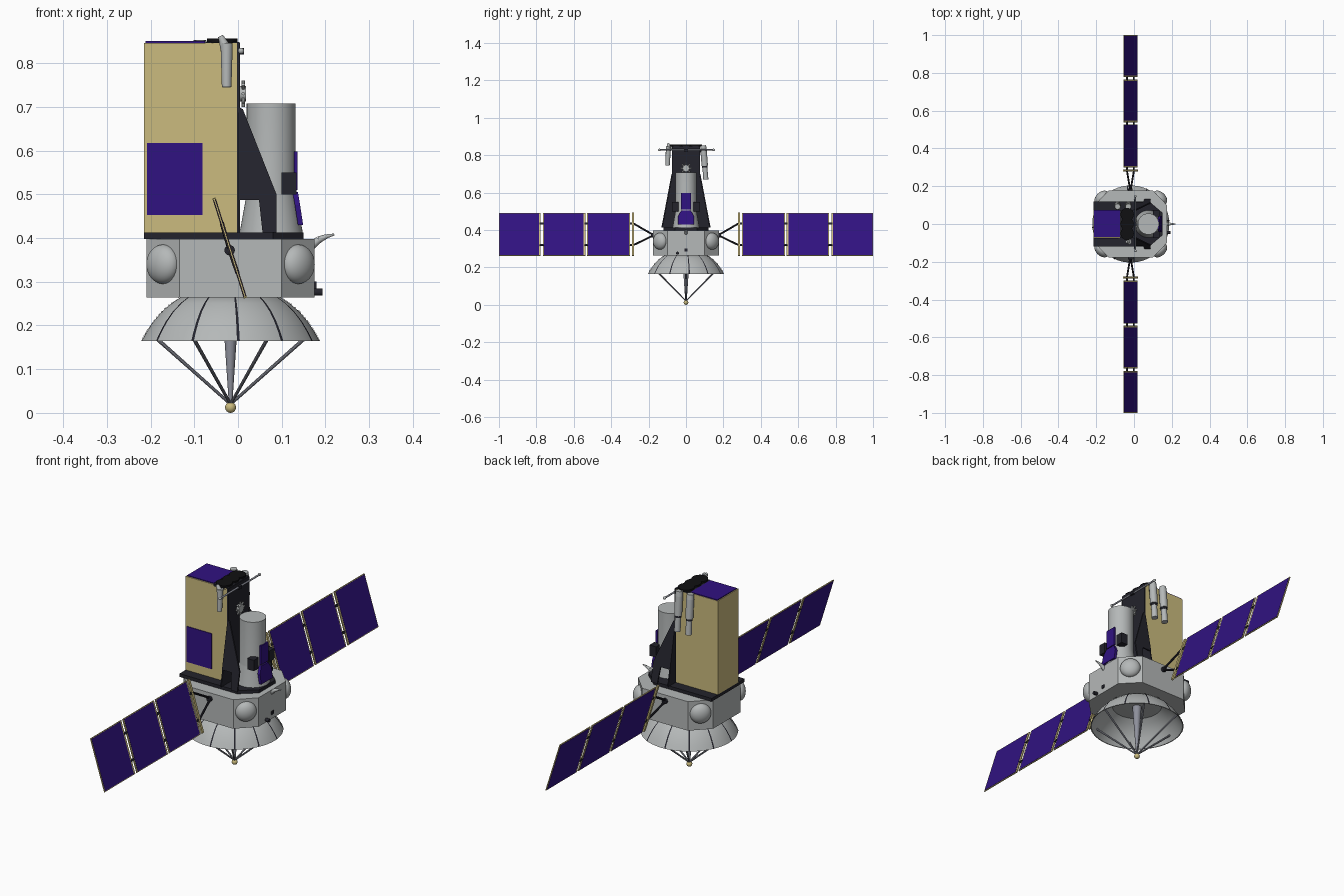
import bpy, bmesh, math
from mathutils import Vector, Matrix

if "Cube" in bpy.data.objects:
    bpy.data.objects.remove(bpy.data.objects["Cube"])

def mat(name, rgb):
    m = bpy.data.materials.new(name)
    m.diffuse_color = (*rgb, 1)
    m.use_nodes = True
    m.node_tree.nodes["Principled BSDF"].inputs["Base Color"].default_value = m.diffuse_color
    return m

GREY = mat("light_grey", (0.46, 0.48, 0.48))
GOLD = mat("gold_foil", (0.60, 0.50, 0.21))
BLUE = mat("solar_blue", (0.030, 0.006, 0.22))
DARK = mat("dark_frame", (0.017, 0.017, 0.025))
BLACK = mat("black", (0.005, 0.005, 0.006))
STEEL = mat("steel", (0.27, 0.28, 0.33))
CX = -0.017          # axis of bus and dish

def finish(name, bm, material, smooth=False):
    bmesh.ops.recalc_face_normals(bm, faces=bm.faces)
    me = bpy.data.meshes.new(name)
    bm.to_mesh(me)
    bm.free()
    me.materials.append(material)
    ob = bpy.data.objects.new(name, me)
    bpy.context.collection.objects.link(ob)
    if smooth:
        bpy.ops.object.select_all(action='DESELECT')
        ob.select_set(True)
        bpy.context.view_layer.objects.active = ob
        bpy.ops.object.shade_smooth_by_angle(angle=math.radians(35))
    return ob

def box(name, lo, hi, material):
    bm = bmesh.new()
    bmesh.ops.create_cube(bm, size=1)
    lo, hi = Vector(lo), Vector(hi)
    for v in bm.verts:
        v.co = Vector([(l + h) / 2 + c * (h - l) for l, h, c in zip(lo, hi, v.co)])
    return finish(name, bm, material)

def prism(name, base, shift, material):
    """Extrude a 3D polygon along a vector."""
    bm = bmesh.new()
    f = bm.faces.new([bm.verts.new(p) for p in base])
    r = bmesh.ops.extrude_face_region(bm, geom=[f])
    bmesh.ops.translate(bm, vec=shift, verts=[g for g in r["geom"] if isinstance(g, bmesh.types.BMVert)])
    return finish(name, bm, material)

def rod(name, a, b, r1, material, r2=None, seg=16):
    a, b = Vector(a), Vector(b)
    d = b - a
    bm = bmesh.new()
    m = Matrix.Translation((a + b) / 2) @ d.to_track_quat('Z', 'Y').to_matrix().to_4x4()
    bmesh.ops.create_cone(bm, cap_ends=True, segments=seg, radius1=r1,
                          radius2=r1 if r2 is None else r2, depth=d.length, matrix=m)
    return finish(name, bm, material, True)

def ball(name, c, scale, material, turn=0):
    bm = bmesh.new()
    m = Matrix.Translation(c) @ Matrix.Rotation(turn, 4, 'Z') @ Matrix.Diagonal((*scale, 1))
    bmesh.ops.create_uvsphere(bm, u_segments=28, v_segments=16, radius=1, matrix=m)
    return finish(name, bm, material, True)

def lathe(name, profile, cx, material, a0=0, sweep=2 * math.pi, seg=72):
    """Sweep an (r, z) profile about the vertical axis at x = cx."""
    bm = bmesh.new()
    vs = [bm.verts.new((cx + r * math.cos(a0), r * math.sin(a0), z)) for r, z in profile]
    es = [bm.edges.new(p) for p in zip(vs, vs[1:])]
    bmesh.ops.spin(bm, geom=vs + es, cent=(cx, 0, 0), axis=(0, 0, 1), angle=sweep, steps=seg)
    bmesh.ops.remove_doubles(bm, verts=bm.verts, dist=1e-5)
    return finish(name, bm, material, True)

# Octagonal bus with bulging tanks on its chamfers
X, Y, EX, EY = 0.192, 0.177, 0.117, 0.10
octo = [(X, -EY), (X, EY), (EX, Y), (-EX, Y), (-X, EY), (-X, -EY), (-EX, -Y), (EX, -Y)]
prism("bus", [(CX + x, y, 0.264) for x, y in octo], (0, 0, 0.134), GREY)
for sx in (-1, 1):
    for sy in (-1, 1):
        ball("tank", (CX + sx * 0.1545, sy * 0.1385, 0.34), (0.03, 0.045, 0.045), GREY,
             math.atan2(sy, sx))

# Dark deck on the bus
prism("deck", [(-0.215, -0.12, 0.398), (0.08, -0.12, 0.398), (0.15, -0.06, 0.398),
               (0.15, 0.06, 0.398), (0.08, 0.12, 0.398), (-0.215, 0.12, 0.398)], (0, 0, 0.015), DARK)

# Downward dish with ribs, struts and feed
outer = [(0.112, 0.266), (0.135, 0.251), (0.158, 0.231), (0.178, 0.207), (0.193, 0.184), (0.204, 0.164)]
inner = [(r - 0.004, z - 0.002) for r, z in outer[-2::-1]]
lathe("dish", [(0, 0.266)] + outer + [(0.2, 0.164)] + inner + [(0.06, 0.262), (0, 0.263)], CX, GREY)
for i in range(12):
    a = math.radians(-85 + 30 * i)
    lathe("dish_rib", [(r + 0.0015, z + 0.001) for r, z in outer], CX, DARK, a - 0.016, 0.032, 2)
for i in range(6):
    a = i * math.pi / 3
    rod("feed_strut", (CX, 0, 0.02), (CX + 0.187 * math.cos(a), 0.187 * math.sin(a), 0.186),
        0.0035, STEEL, 0.0045, 10)
rod("feed_horn", (CX, 0, 0.02), (CX, 0, 0.26), 0.004, STEEL, 0.02)
ball("feed_tip", (CX, 0, 0.0125), (0.0125,) * 3, GOLD)

# Gold instrument tower with solar patches and dark spine
box("tower", (-0.215, -0.075, 0.413), (-0.001, 0.075, 0.846), GOLD)
box("tower_front_panel", (-0.208, -0.078, 0.453), (-0.081, -0.074, 0.617), BLUE)
box("tower_top_panel", (-0.211, -0.07, 0.845), (-0.075, 0.073, 0.85), BLUE)
box("tower_top_plate", (-0.074, -0.075, 0.838), (0.003, 0.075, 0.848), DARK)
box("tower_spine", (-0.002, -0.076, 0.413), (0.005, 0.076, 0.846), DARK)

# Leaning gussets beside the telescope
gusset = [(0, 0.70), (0.011, 0.695), (0.088, 0.50), (0.088, 0.413), (0.056, 0.413), (0.048, 0.487), (0, 0.487)]
for s in (-1, 1):
    lean = lambda z: 0.07 + (0.70 - z) * 0.19
    prism("gusset", [(x, s * lean(z), z) for x, z in gusset], (0, s * 0.007, 0), DARK)
    # side skirt of the spine, widening toward the deck
    prism("spine_skirt", [(0, s * 0.07, 0.70), (0, s * 0.13, 0.413), (0, s * 0.07, 0.413)],
          (0.005, 0, 0), DARK)

# Telescope
TX = 0.076
lathe("telescope", [(0, 0.413), (0.072, 0.413), (0.057, 0.497), (0.056, 0.505), (0.056, 0.708), (0, 0.708)],
      TX, GREY, seg=48)
for s in (-1, 1):
    box("telescope_bracket", (0.10, min(s * 0.04, s * 0.075), 0.50),
        (0.134, max(s * 0.04, s * 0.075), 0.55), DARK)
box("telescope_upper_panel", (0.128, -0.027, 0.51), (0.136, 0.027, 0.598), BLUE)
prism("telescope_lower_panel", [(0.149, -0.042, 0.43), (0.149, 0.042, 0.43), (0.142, 0.042, 0.475),
      (0.137, 0.025, 0.505), (0.137, -0.025, 0.505), (0.142, -0.042, 0.475)], (-0.012, 0, 0), BLUE)

# Star-shaped fitting on the spine
rod("spine_fitting", (0.004, 0, 0.73), (0.018, 0, 0.73), 0.018, GREY)
for i in range(4):
    a = i * math.pi / 4
    o = Vector((0, math.cos(a), math.sin(a))) * 0.03
    c = Vector((0.012, 0, 0.73))
    rod("fitting_spoke", c - o, c + o, 0.004, GREY, seg=8)

# Black discs and cross bar on the tower top
for y in (-0.05, 0, 0.05):
    rod("top_disc", (-0.036, y, 0.846), (-0.036, y, 0.856), 0.035, BLACK, seg=28)
rod("cross_bar", (0.007, -0.14, 0.828), (0.007, 0.145, 0.828), 0.004, STEEL)
for y in (-0.142, 0.147):
    ball("bar_knob", (0.007, y, 0.828), (0.007,) * 3, GREY)
box("bar_clamp", (0.0, -0.01, 0.82), (0.014, 0.01, 0.834), DARK)

# Star tracker tubes hung on the tower sides
def tracker(x, s, top, bottom):
    p = lambda t: Vector((x, s * (0.092 + 0.014 * t), top + (bottom - top) * t))
    rod("tracker_cap", p(0), p(0.12), 0.015, GREY, 0.017)
    rod("tracker_body", p(0.12), p(0.6), 0.017, GREY)
    rod("tracker_ring", p(0.6), p(0.65), 0.0145, DARK)
    rod("tracker_tube", p(0.65), p(1), 0.013, GREY, 0.014)
    rod("tracker_mount", (x, s * 0.07, top - 0.03), (x, s * 0.095, top - 0.03), 0.008, DARK)

tracker(-0.087, 1, 0.852, 0.67)
tracker(-0.03, 1, 0.852, 0.67)
rod("side_sensor", (-0.026, -0.094, 0.845), (-0.026, -0.098, 0.745), 0.014, GREY, 0.011)
rod("side_sensor_arm", (-0.04, -0.094, 0.862), (-0.026, -0.094, 0.83), 0.006, GREY, 0.014)
rod("side_sensor_mount", (-0.03, -0.07, 0.838), (-0.03, -0.095, 0.838), 0.008, GREY)

# Curved horn and small thrusters on the right
horn = [(0.15, 0.36, 0.011), (0.167, 0.382, 0.010), (0.185, 0.396, 0.008), (0.203, 0.404, 0.005), (0.22, 0.408, 0.002)]
for (x0, z0, r0), (x1, z1, r1) in zip(horn, horn[1:]):
    rod("horn", (x0, 0, z0), (x1, 0, z1), r0, GREY, r1)
rod("thruster", (0.17, -0.045, 0.276), (0.193, -0.045, 0.276), 0.008, DARK)
box("bus_port", (0.17, -0.008, 0.285), (0.179, 0.008, 0.3), DARK)

# Tilted solar wings, mirrored in y
C = Vector((-0.019, 0, 0.377))
U = Vector((-0.072, 0, 0.229)).normalized()      # up along the panel
N = Vector((U.z, 0, -U.x))                       # panel normal

def slab(name, y0, y1, h, t, material, u=0):
    base = [C + U * (u + k * h) + N * (-t) + Vector((0, y, 0)) for k, y in ((-1, y0), (-1, y1), (1, y1), (1, y0))]
    return prism(name, base, N * (2 * t), material)

for s in (-1, 1):
    for f0, f1, b0, b1 in ((0.299, 0.528, 0.306, 0.523), (0.538, 0.765, 0.547, 0.758), (0.777, 1.0, 0.787, 0.996)):
        slab("panel_frame", s * f0, s * f1, 0.12, 0.002, GOLD)
        slab("panel_cells", s * b0, s * b1, 0.1165, 0.003, BLUE)
    slab("yoke_bar", s * 0.277, s * 0.289, 0.12, 0.004, GOLD)
    for k in (-0.06, 0.06):
        end = C + U * k + Vector((0, s * 0.28, 0))
        rod("yoke_arm", (C.x, s * 0.172, 0.372), end, 0.005, DARK, seg=10)
        for y0, y1 in ((0.28, 0.303), (0.524, 0.542), (0.76, 0.782)):
            slab("hinge", s * y0, s * y1, 0.005, 0.0035, DARK, k)
    rod("yoke_base", (C.x, s * 0.17, 0.372), (C.x, s * 0.188, 0.372), 0.012, DARK)
